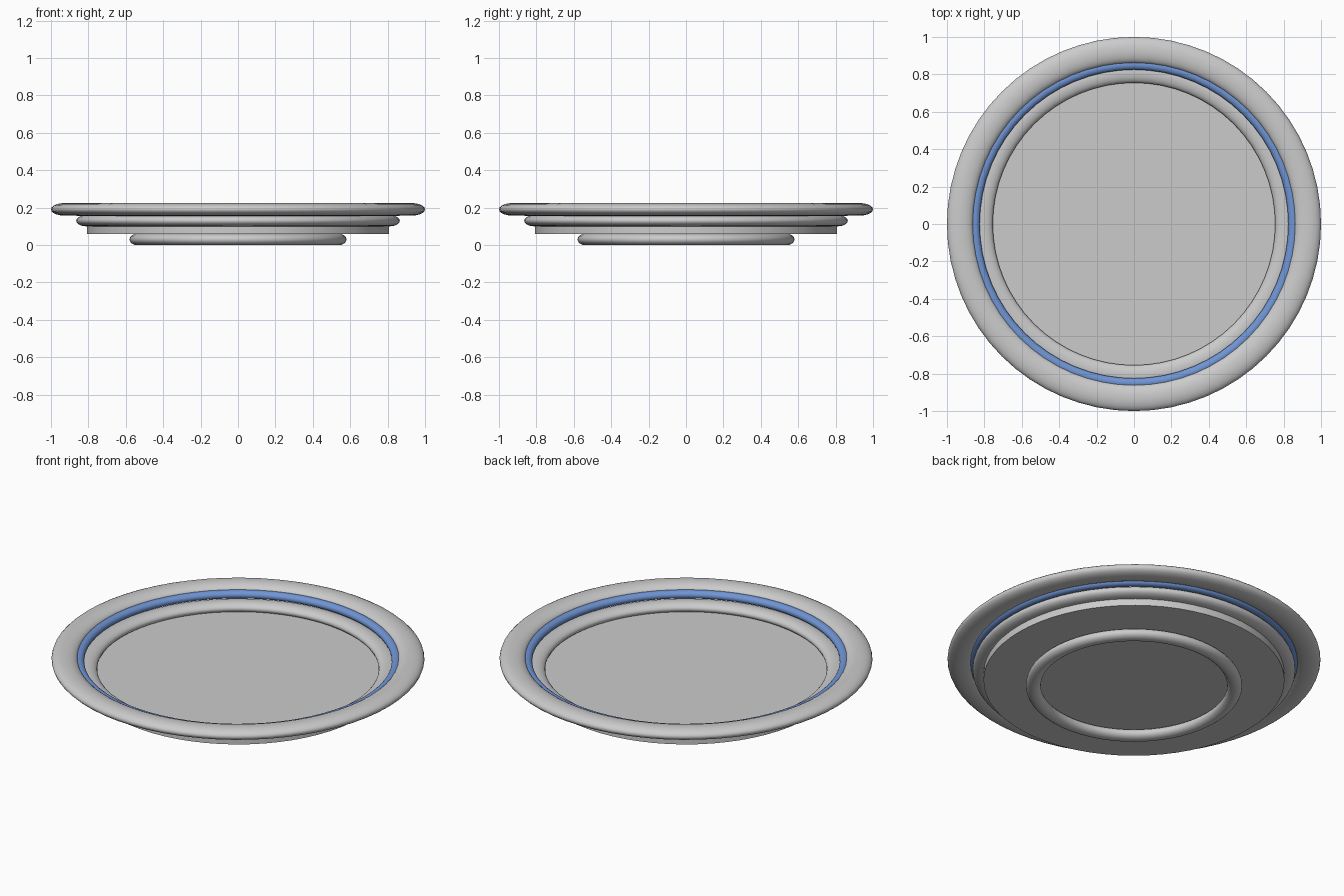
import bpy

if "Cube" in bpy.data.objects:
    bpy.data.objects.remove(bpy.data.objects["Cube"])

SEGMENTS = 64


def ring(name, radius, half_width, z, half_height):
    """Smooth ring with an elliptical cross-section."""
    bpy.ops.mesh.primitive_torus_add(
        major_segments=SEGMENTS, minor_segments=20,
        major_radius=radius, minor_radius=half_width, location=(0, 0, z))
    ob = bpy.context.object
    ob.name = name
    ob.scale.z = half_height / half_width
    bpy.ops.object.transform_apply(location=False, rotation=False, scale=True)
    bpy.ops.object.shade_smooth()
    return ob


# Flat plate base
bpy.ops.mesh.primitive_cylinder_add(
    vertices=SEGMENTS, radius=0.807, depth=0.05, location=(0, 0, 0.085))
plate = bpy.context.object
plate.name = "plate_base"
bpy.ops.object.shade_smooth_by_angle()

# Foot, inner step and outer rim
ring("foot_ring", 0.54, 0.04, 0.03, 0.03)
ring("inner_step", 0.81, 0.055, 0.13, 0.03)
ring("outer_rim", 0.93, 0.07, 0.191, 0.0335)

# Blue accent band between step and rim
band = ring("accent_band", 0.852, 0.027, 0.177, 0.023)
blue = bpy.data.materials.new("blue_glaze")
blue.diffuse_color = (0.16, 0.30, 0.66, 1)
blue.use_nodes = True
blue.node_tree.nodes["Principled BSDF"].inputs["Base Color"].default_value = blue.diffuse_color
band.data.materials.append(blue)
